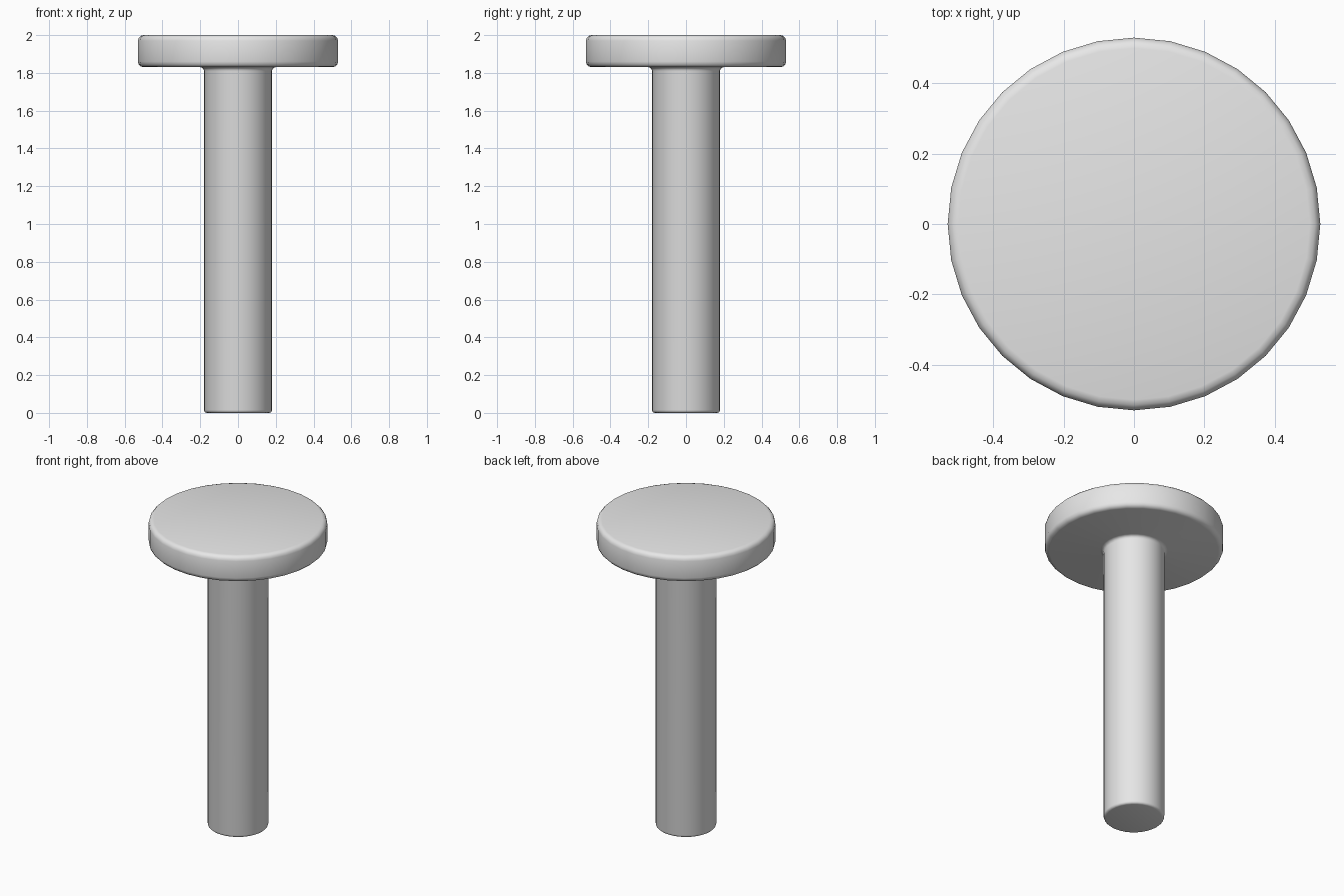
import bpy, bmesh, math

if "Cube" in bpy.data.objects:
    bpy.data.objects.remove(bpy.data.objects["Cube"])

SIDES = 32


def arc(cx, cz, r, start, end, steps=3):
    """Points of a rounded corner in the (radius, height) plane."""
    return [(cx + r * math.cos(math.radians(start + (end - start) * i / steps)),
             cz + r * math.sin(math.radians(start + (end - start) * i / steps)))
            for i in range(steps + 1)]


def lathe(name, profile, material):
    """Revolve a profile around z and close both ends with flat caps."""
    bm = bmesh.new()
    rings = [[bm.verts.new((r * math.cos(2 * math.pi * k / SIDES),
                            r * math.sin(2 * math.pi * k / SIDES), z))
              for k in range(SIDES)] for r, z in profile]
    for low, high in zip(rings, rings[1:]):
        for k in range(SIDES):
            n = (k + 1) % SIDES
            bm.faces.new((low[k], low[n], high[n], high[k]))
    bm.faces.new(rings[0][::-1])
    bm.faces.new(rings[-1])
    mesh = bpy.data.meshes.new(name)
    bm.to_mesh(mesh)
    bm.free()
    mesh.materials.append(material)
    obj = bpy.data.objects.new(name, mesh)
    bpy.context.collection.objects.link(obj)
    bpy.context.view_layer.objects.active = obj
    obj.select_set(True)
    bpy.ops.object.shade_smooth_by_angle(angle=math.radians(40))
    return obj


grey = bpy.data.materials.new("plain_grey")
grey.diffuse_color = (0.8, 0.8, 0.8, 1)
grey.use_nodes = True
grey.node_tree.nodes["Principled BSDF"].inputs["Base Color"].default_value = grey.diffuse_color

# Shaft with rounded foot, small fillet under the head, and rounded disc head
profile = (arc(0.165, 0.015, 0.015, -90, 0)
           + arc(0.2, 1.81, 0.02, 180, 90)
           + arc(0.5, 1.86, 0.03, -90, 0)
           + arc(0.5, 1.97, 0.03, 0, 90))
lathe("flat_headed_pin", profile, grey)
